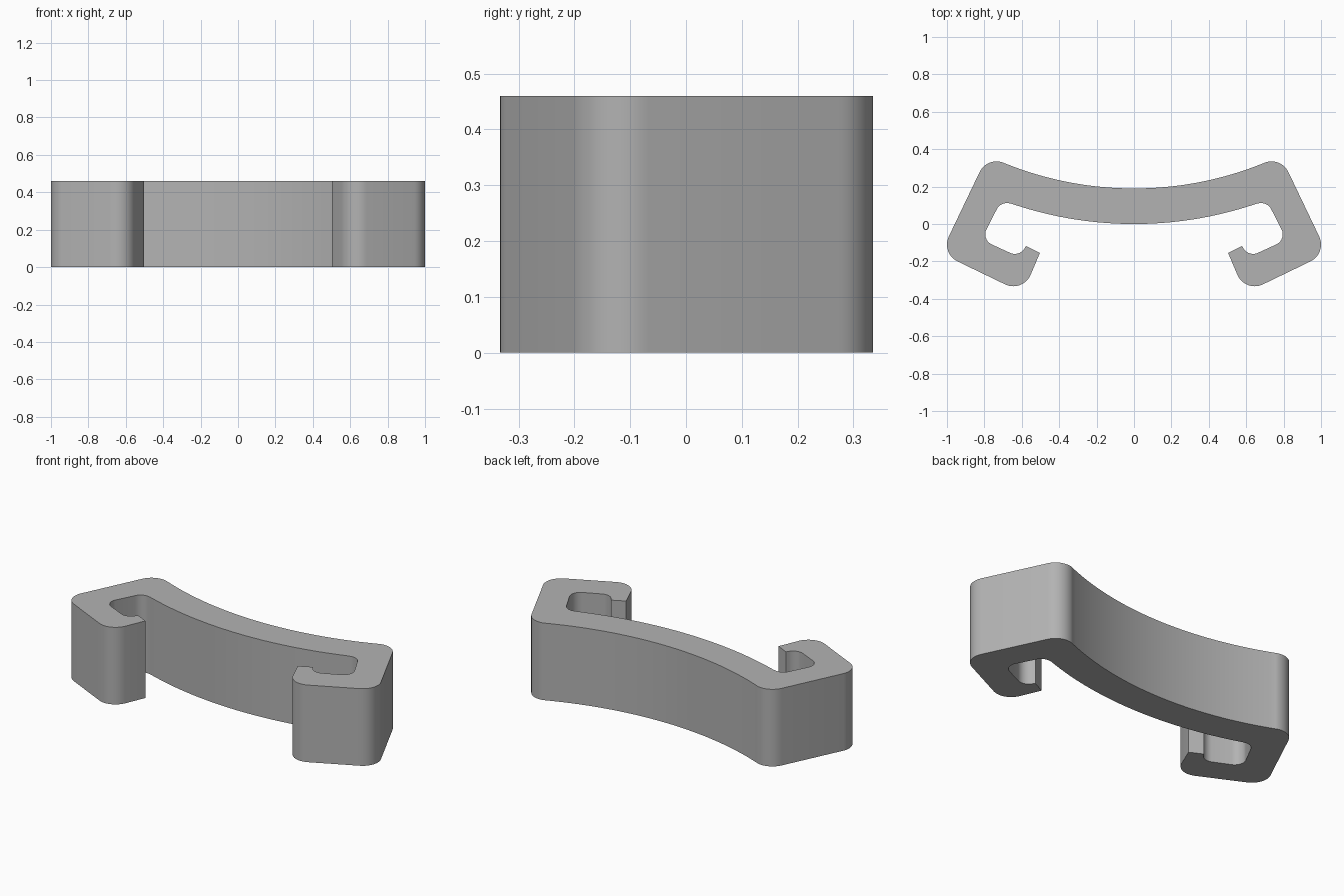
import bpy
import bmesh
from math import cos, sin, radians

HEIGHT = 0.46

cube = bpy.data.objects.get("Cube")
if cube:
    bpy.data.objects.remove(cube, do_unlink=True)


def arc(cx, cy, r, start, end, steps=10):
    """Points along a circular arc, angles in degrees."""
    angles = [radians(start + (end - start) * i / steps) for i in range(steps + 1)]
    return [(cx + r * cos(a), cy + r * sin(a)) for a in angles]


# Left half of the outline, from the back centre round the hook to the front centre
half = arc(0, 2.03, 1.84, 270, 292.2, 20)        # outer bow
half += arc(0.735, 0.235, 0.1, 112, 25)          # back corner
half += arc(0.90, -0.11, 0.1, 25, -65)           # side corner
half += arc(0.645, -0.233, 0.1, -65, -155)       # front corner
half += [(0.503, -0.155), (0.577, -0.118)]       # hook tip
half += arc(0.637, -0.10, 0.06, 205, 295)        # inner corners
half += arc(0.735, -0.055, 0.06, 295, 385)
half += arc(0.68, 0.052, 0.06, 25, 109)
half += arc(0, 2.03, 2.03, 289, 270, 20)         # inner bow

# Mirror it, sharing the two centre points
outline = half + [(-x, y) for x, y in reversed(half[1:-1])]

# Extrude the outline into the clip
bm = bmesh.new()
base = bm.faces.new([bm.verts.new((x, y, 0)) for x, y in outline])
top = bmesh.ops.extrude_face_region(bm, geom=[base], use_keep_orig=True)
bmesh.ops.translate(bm, vec=(0, 0, HEIGHT),
                    verts=[g for g in top["geom"] if isinstance(g, bmesh.types.BMVert)])
bmesh.ops.recalc_face_normals(bm, faces=bm.faces)
mesh = bpy.data.meshes.new("curved_clip")
bm.to_mesh(mesh)
bm.free()
clip = bpy.data.objects.new("curved_clip", mesh)
bpy.context.collection.objects.link(clip)

# Plain grey
grey = bpy.data.materials.new("grey_plastic")
grey.use_nodes = True
colour = (0.45, 0.45, 0.45, 1)
grey.diffuse_color = colour
grey.node_tree.nodes["Principled BSDF"].inputs["Base Color"].default_value = colour
mesh.materials.append(grey)

# Smooth the rounded corners, keep the rims sharp
bpy.ops.object.select_all(action="DESELECT")
clip.select_set(True)
bpy.context.view_layer.objects.active = clip
bpy.ops.object.shade_smooth_by_angle(angle=radians(30))
